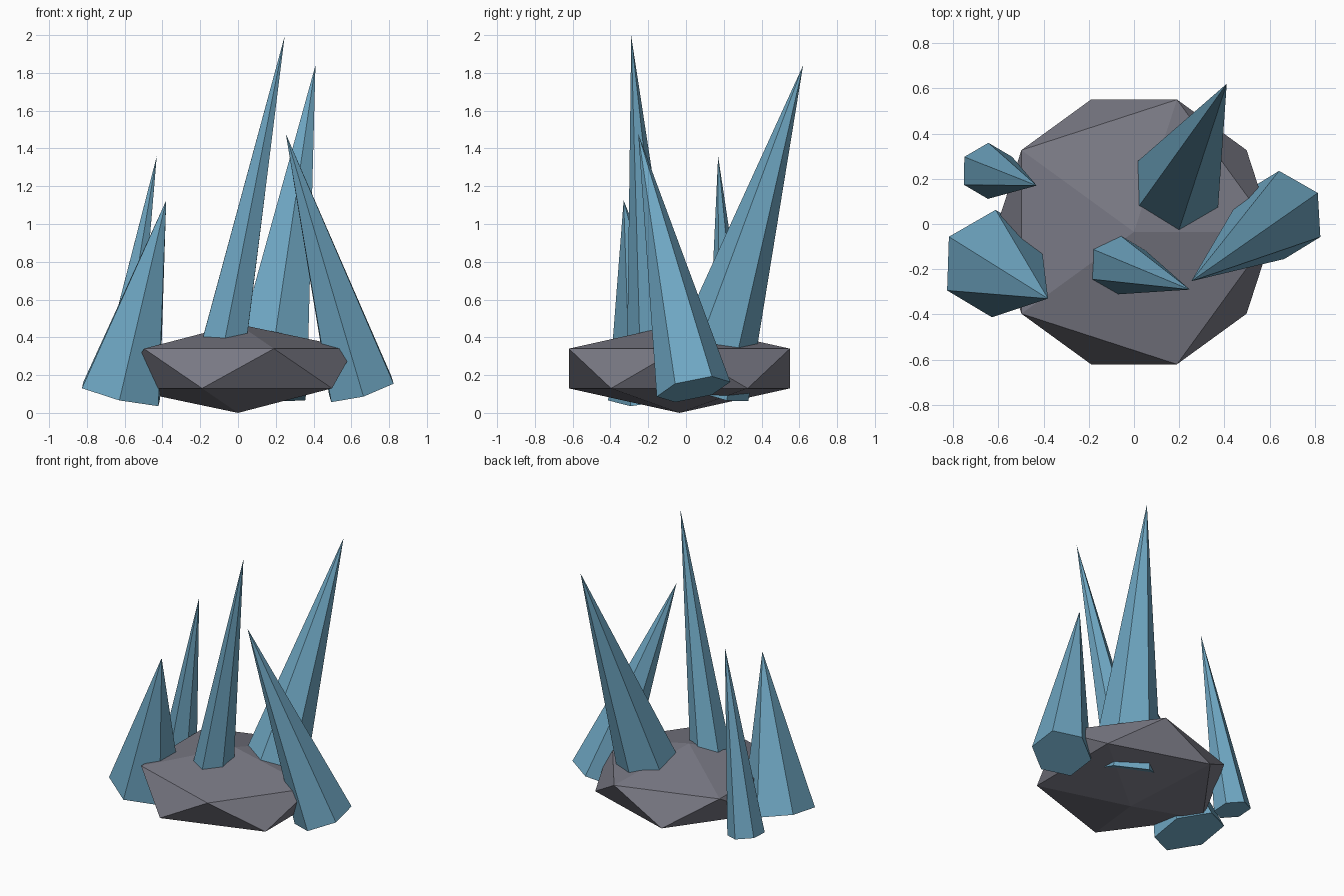
import bpy
from math import asin, atan2
from mathutils import Vector

if "Cube" in bpy.data.objects:
    bpy.data.objects.remove(bpy.data.objects["Cube"])


def material(name, color):
    mat = bpy.data.materials.new(name)
    mat.diffuse_color = (*color, 1)
    mat.use_nodes = True
    mat.node_tree.nodes["Principled BSDF"].inputs["Base Color"].default_value = mat.diffuse_color
    return mat


rock_mat = material("rock_grey", (0.19, 0.19, 0.23))
crystal_mat = material("crystal_blue", (0.16, 0.39, 0.55))

# Flattened icosahedral rock
bpy.ops.mesh.primitive_ico_sphere_add(subdivisions=1, radius=1, location=(0, -0.035, 0.235))
rock = bpy.context.object
rock.name = "base_rock"
rock.scale = (0.688, 0.688, 0.235)
rock.data.materials.append(rock_mat)


def crystal(name, base, tip, radius):
    """Six-sided spike leaning from the base centre to the tip."""
    base, tip = Vector(base), Vector(tip)
    axis = tip - base
    n = axis.normalized()
    bpy.ops.mesh.primitive_cone_add(
        vertices=6, radius1=radius, radius2=0, depth=axis.length,
        location=(base + tip) / 2,
        rotation=(asin(-n.y), atan2(n.x, n.z), 0))
    ob = bpy.context.object
    ob.name = name
    ob.data.materials.append(crystal_mat)


# Crystals rising through and around the rock
crystal("crystal_back_left", (-0.645, 0.235, 0.092), (-0.43, 0.17, 1.36), 0.124)
crystal("crystal_front_left", (-0.62, -0.175, 0.10), (-0.38, -0.33, 1.125), 0.24)
crystal("crystal_front", (-0.126, -0.158, 0.102), (0.247, -0.29, 1.995), 0.157)
crystal("crystal_back_right", (0.155, 0.10, 0.13), (0.41, 0.62, 1.84), 0.24)
crystal("crystal_right", (0.653, 0.04, 0.125), (0.253, -0.253, 1.478), 0.199)
